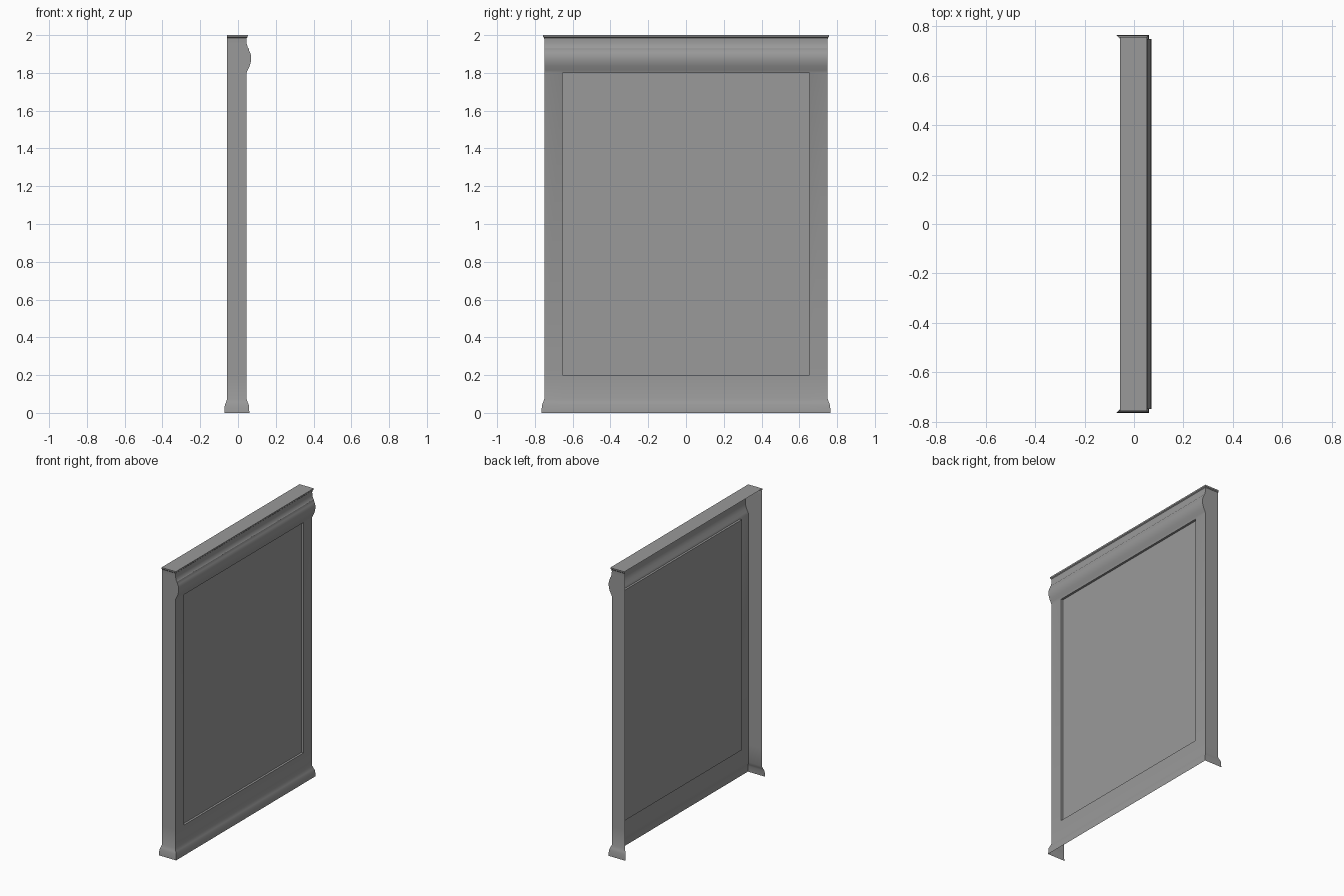
import bpy, bmesh

if "Cube" in bpy.data.objects:
    bpy.data.objects.remove(bpy.data.objects["Cube"])

BACK, FRONT, HALF = -0.057, 0.045, 0.75
PY, PZ0, PZ1, DEPTH = 0.655, 0.2, 1.8, 0.015

# Wall profile: height, outward flare, front moulding bulge
PROFILE = [
    (0.0, 0.015, 0), (0.04, 0.013, 0), (0.055, 0.007, 0), (0.075, 0, 0),
    (PZ0, 0, 0), (PZ1, 0, 0),
    (1.815, 0, 0.006), (1.835, 0, 0.016), (1.855, 0, 0.022), (1.875, 0, 0.025),
    (1.895, 0, 0.023), (1.91, 0, 0.018), (1.922, 0, 0.012), (1.928, 0, 0.012),
    (1.936, 0, 0.006), (1.955, 0, 0.001), (1.975, 0, 0), (1.985, 0.001, 0),
    (1.99, 0.006, 0), (2.0, 0.007, 0),
]

# Dark grey finish
grey = bpy.data.materials.new("dark_grey")
grey.diffuse_color = (0.32, 0.32, 0.32, 1)
grey.use_nodes = True
grey.node_tree.nodes["Principled BSDF"].inputs["Base Color"].default_value = grey.diffuse_color


def finish(name, bm):
    mesh = bpy.data.meshes.new(name)
    bm.to_mesh(mesh)
    bm.free()
    mesh.materials.append(grey)
    obj = bpy.data.objects.new(name, mesh)
    bpy.context.collection.objects.link(obj)
    bpy.ops.object.select_all(action='DESELECT')
    obj.select_set(True)
    bpy.context.view_layer.objects.active = obj
    bpy.ops.object.shade_smooth_by_angle(angle=0.6)
    return obj


# Frame shell: open at back and bottom, with window for the panel
bm = bmesh.new()
rings = []
for z, flare, bulge in PROFILE:
    back_flare = flare if z < 1 else 0  # only the base flares backwards
    xb, xf, y = BACK - back_flare, FRONT + flare + bulge, HALF + flare
    plan = [(xb, -y), (xf, -y), (xf, -PY), (xf, PY), (xf, y), (xb, y)]
    rings.append([bm.verts.new((px, py, z)) for px, py in plan])
for i in range(len(rings) - 1):
    low, high = rings[i], rings[i + 1]
    for j in range(5):
        if j == 2 and PROFILE[i][0] == PZ0:
            continue
        bm.faces.new((low[j], low[j + 1], high[j + 1], high[j]))
bm.faces.new(rings[-1])
finish("wall_frame", bm)

# Recessed panel with its reveal
bm = bmesh.new()
corners = [(-PY, PZ0), (PY, PZ0), (PY, PZ1), (-PY, PZ1)]
outer = [bm.verts.new((FRONT, y, z)) for y, z in corners]
inner = [bm.verts.new((FRONT - DEPTH, y, z)) for y, z in corners]
for k in range(4):
    n = (k + 1) % 4
    bm.faces.new((outer[k], outer[n], inner[n], inner[k]))
bm.faces.new(inner)
finish("recessed_panel", bm)
